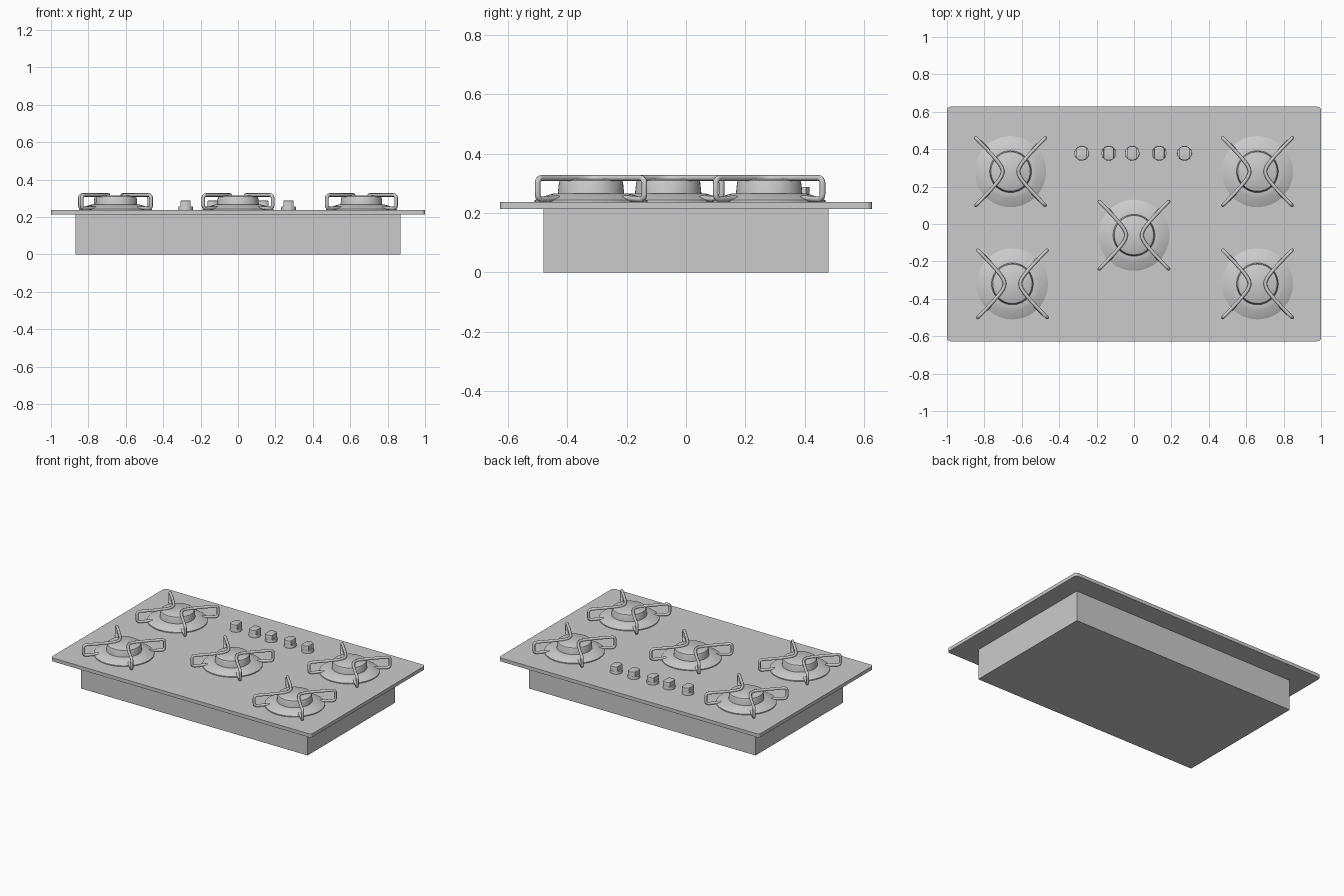
import bpy, bmesh, math
from mathutils import Vector

default = bpy.data.objects.get("Cube")
if default:
    bpy.data.objects.remove(default, do_unlink=True)

PLATE_TOP = 0.237
BURNERS = {
    "back_right": (-0.66, 0.28), "back_left": (0.66, 0.28),
    "front_right": (-0.65, -0.32), "front_left": (0.66, -0.32),
    "center": (0, -0.06),
}
KNOB_X = (-0.28, -0.135, -0.01, 0.135, 0.27)


def add_object(name, bm, location=(0, 0, 0), smooth=False):
    bmesh.ops.recalc_face_normals(bm, faces=bm.faces)
    mesh = bpy.data.meshes.new(name)
    bm.to_mesh(mesh)
    bm.free()
    obj = bpy.data.objects.new(name, mesh)
    obj.location = location
    bpy.context.collection.objects.link(obj)
    if smooth:
        bpy.ops.object.select_all(action='DESELECT')
        obj.select_set(True)
        bpy.context.view_layer.objects.active = obj
        bpy.ops.object.shade_smooth_by_angle(angle=math.radians(30))
    return obj


def box(name, half_x, half_y, z0, z1, corner=0):
    bm = bmesh.new()
    bmesh.ops.create_cube(bm, size=1)
    for v in bm.verts:
        v.co = (v.co.x * 2 * half_x, v.co.y * 2 * half_y, z0 + (v.co.z + 0.5) * (z1 - z0))
    if corner:
        upright = [e for e in bm.edges if abs(e.verts[0].co.z - e.verts[1].co.z) > 1e-4]
        bmesh.ops.bevel(bm, geom=upright, offset=corner, segments=5, profile=0.5, affect='EDGES')
    return add_object(name, bm)


def lathe(name, profile, location, steps=48):
    bm = bmesh.new()
    verts = [bm.verts.new((r, 0, z)) for r, z in profile]
    edges = [bm.edges.new(pair) for pair in zip(verts, verts[1:])]
    bmesh.ops.spin(bm, geom=verts + edges, cent=(0, 0, 0), axis=(0, 0, 1),
                   angle=math.tau, steps=steps)
    bmesh.ops.remove_doubles(bm, verts=bm.verts, dist=1e-5)
    return add_object(name, bm, location, smooth=True)


def knob_part(name, radius, half_width, z0, z1, location, bevel):
    # Disc with its two sides cut flat
    bm = bmesh.new()
    rim = [Vector((radius * math.cos(a), radius * math.sin(a), z0))
           for a in (math.tau * i / 32 for i in range(32))]
    face = bm.faces.new([bm.verts.new((max(-half_width, min(half_width, p.x)), p.y, p.z))
                         for p in rim])
    top = bmesh.ops.extrude_face_region(bm, geom=[face])["geom"]
    for v in top:
        if isinstance(v, bmesh.types.BMVert):
            v.co.z = z1
    bmesh.ops.remove_doubles(bm, verts=bm.verts, dist=1e-5)
    crown = [e for e in bm.edges if all(v.co.z > z1 - 1e-4 for v in e.verts)]
    bmesh.ops.bevel(bm, geom=crown, offset=bevel, segments=2, profile=0.5, affect='EDGES')
    return add_object(name, bm, location, smooth=True)


def grate_path(side):
    # Hyperbolic bar across the top, with a bent leg and foot at each end
    reach, apex, top, foot, bend = 0.18, 0.042, 0.318, 0.246, 0.018
    bar = []
    for i in range(-14, 15):
        y = (reach - bend * 0.7) * i / 14
        bar.append(Vector((math.hypot(y, apex), y, top)))
    end = bar[-1]
    out = Vector((end.x, end.y, 0)).normalized()
    leg = []
    for i in range(1, 6):
        a = math.pi / 2 * i / 5
        leg.append(end + out * bend * math.sin(a) - Vector((0, 0, bend * (1 - math.cos(a)))))
    for i in range(6):
        a = math.pi / 2 * i / 5
        p = end + out * bend * math.cos(a)
        p.z = foot + bend * (1 - math.sin(a))
        leg.append(p)
    tip = out * 0.16
    tip.z = foot + 0.004
    leg.append(tip)
    mirrored = [Vector((p.x, -p.y, p.z)) for p in reversed(leg)]
    return [Vector((p.x * side, p.y, p.z)) for p in mirrored + bar + leg]


def grate(name, location):
    curve = bpy.data.curves.new(name, 'CURVE')
    curve.dimensions = '3D'
    curve.bevel_depth = 0.0095
    curve.bevel_resolution = 2
    curve.use_fill_caps = True
    for side in (-1, 1):
        path = grate_path(side)
        spline = curve.splines.new('POLY')
        spline.points.add(len(path) - 1)
        for point, co in zip(spline.points, path):
            point.co = (*co, 1)
    obj = bpy.data.objects.new(name, curve)
    obj.location = location
    bpy.context.collection.objects.link(obj)


# Housing and top plate
box("housing", 0.87, 0.48, 0, 0.215)
box("top_plate", 1, 0.627, 0.213, PLATE_TOP, corner=0.02)

# Burners: dished base, cap and wire grate
base_profile = [(0.19, PLATE_TOP - 0.002), (0.19, 0.243), (0.18, 0.248),
                (0.14, 0.262), (0.125, 0.266), (0, 0.266)]
cap_profile = [(0.112, 0.264), (0.108, 0.302), (0.105, 0.31), (0.098, 0.314), (0, 0.315)]
for place, (x, y) in BURNERS.items():
    lathe(place + "_burner_base", base_profile, (x, y, 0))
    lathe(place + "_burner_cap", cap_profile, (x, y, 0))
    grate(place + "_grate", (x, y, 0))

# Control knobs
for i, x in enumerate(KNOB_X, 1):
    spot = (x, 0.378, 0)
    knob_part(f"knob_skirt_{i}", 0.039, 0.039, PLATE_TOP - 0.002, 0.256, spot, 0.002)
    knob_part(f"knob_grip_{i}", 0.038, 0.027, 0.25, 0.288, spot, 0.003)
